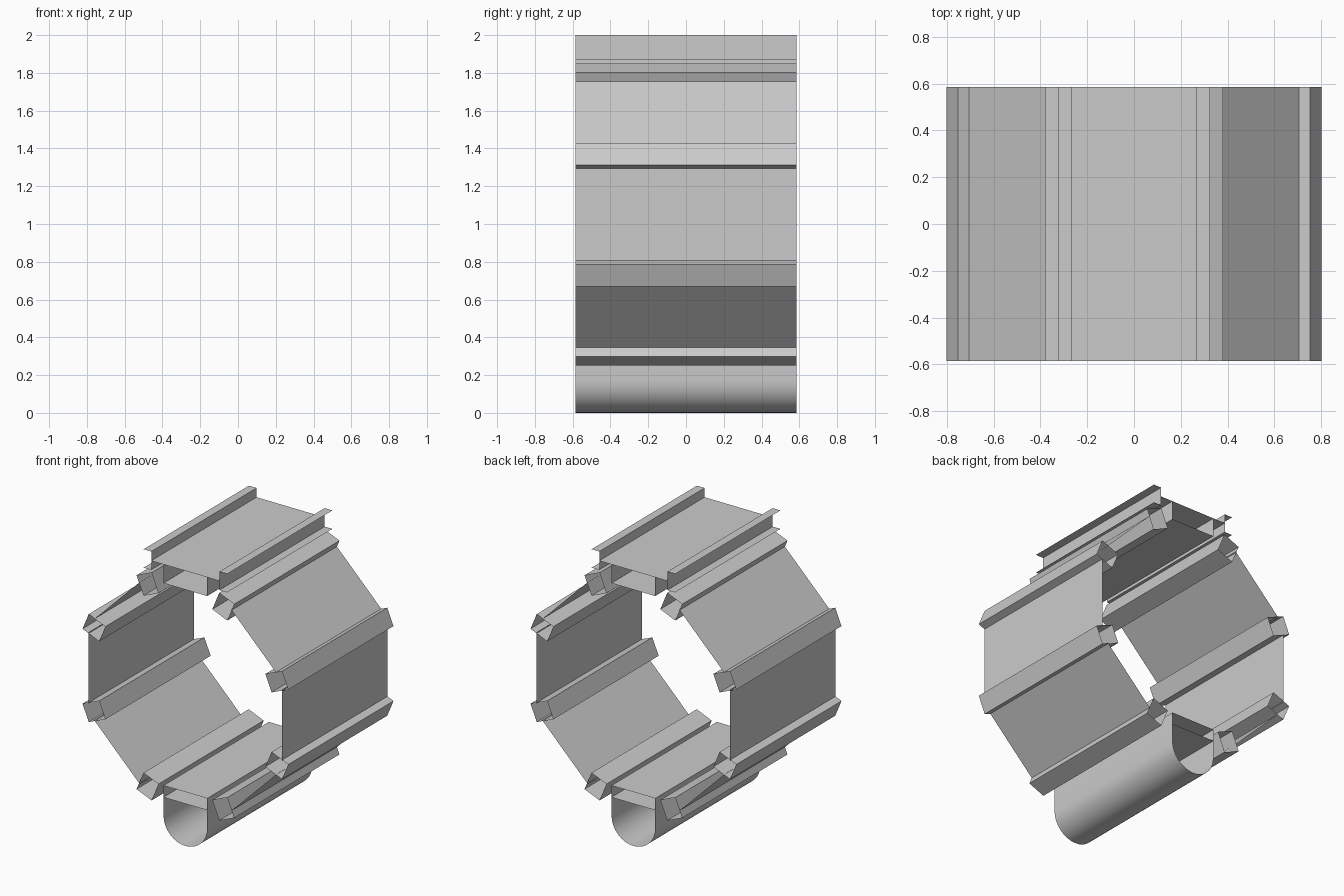
import bpy
from math import cos, sin, pi, radians

if "Cube" in bpy.data.objects:
    bpy.data.objects.remove(bpy.data.objects["Cube"])

HALF = 0.585      # half length of every extrusion along y
CZ = 1.05         # ring centre height
APO = 0.753       # ring apothem


def extrude(name, pts, closed=False, smooth=False):
    """Sheet made by sweeping an (x, z) profile along y, ends left open."""
    n = len(pts)
    verts = [(x, y, z) for y in (-HALF, HALF) for x, z in pts]
    faces = [(i, (i + 1) % n, n + (i + 1) % n, n + i)
             for i in range(n if closed else n - 1)]
    me = bpy.data.meshes.new(name)
    me.from_pydata(verts, [], faces)
    ob = bpy.data.objects.new(name, me)
    bpy.context.collection.objects.link(ob)
    if smooth:
        bpy.context.view_layer.objects.active = ob
        ob.select_set(True)
        bpy.ops.object.shade_smooth_by_angle(angle=radians(35))
        ob.select_set(False)
    return ob


def polar(r, t, a):
    """Point at radial distance r and tangential offset t for ring angle a."""
    return (r * cos(a) - t * sin(a), CZ + r * sin(a) + t * cos(a))


# flat ring panels (top and bottom are replaced by the box channels)
for k in range(8):
    if k in (2, 6):
        continue
    a = k * pi / 4
    extrude("ring_panel", [polar(APO, -0.25, a), polar(APO, 0.25, a)])

# square tubes on the ring corners
for k in range(8):
    a = (k + 0.5) * pi / 4
    extrude("corner_tube", [polar(0.70, -0.063, a), polar(0.84, -0.063, a),
                            polar(0.84, 0.063, a), polar(0.70, 0.063, a)], closed=True)

# box channels at top and bottom
W = 0.17
extrude("top_box", [(-W, 1.935), (-W, 1.803), (W, 1.803), (W, 1.935)])
extrude("bottom_box", [(-W, 0.297), (W, 0.297), (W, 0.38), (-W, 0.38)], closed=True)

# top deck with outward-opening channel rails
extrude("top_deck", [(-0.265, 1.935), (0.265, 1.935)])
for s in (-1, 1):
    extrude("top_rail", [(s * 0.325, 2.0), (s * 0.265, 2.0),
                         (s * 0.265, 1.87), (s * 0.325, 1.87)])

# round-bottomed trough below
arc = [(W * cos(pi + pi * i / 16), W + W * sin(pi + pi * i / 16)) for i in range(17)]
extrude("bottom_trough", [(-W, 0.297)] + arc + [(W, 0.297)], smooth=True)
